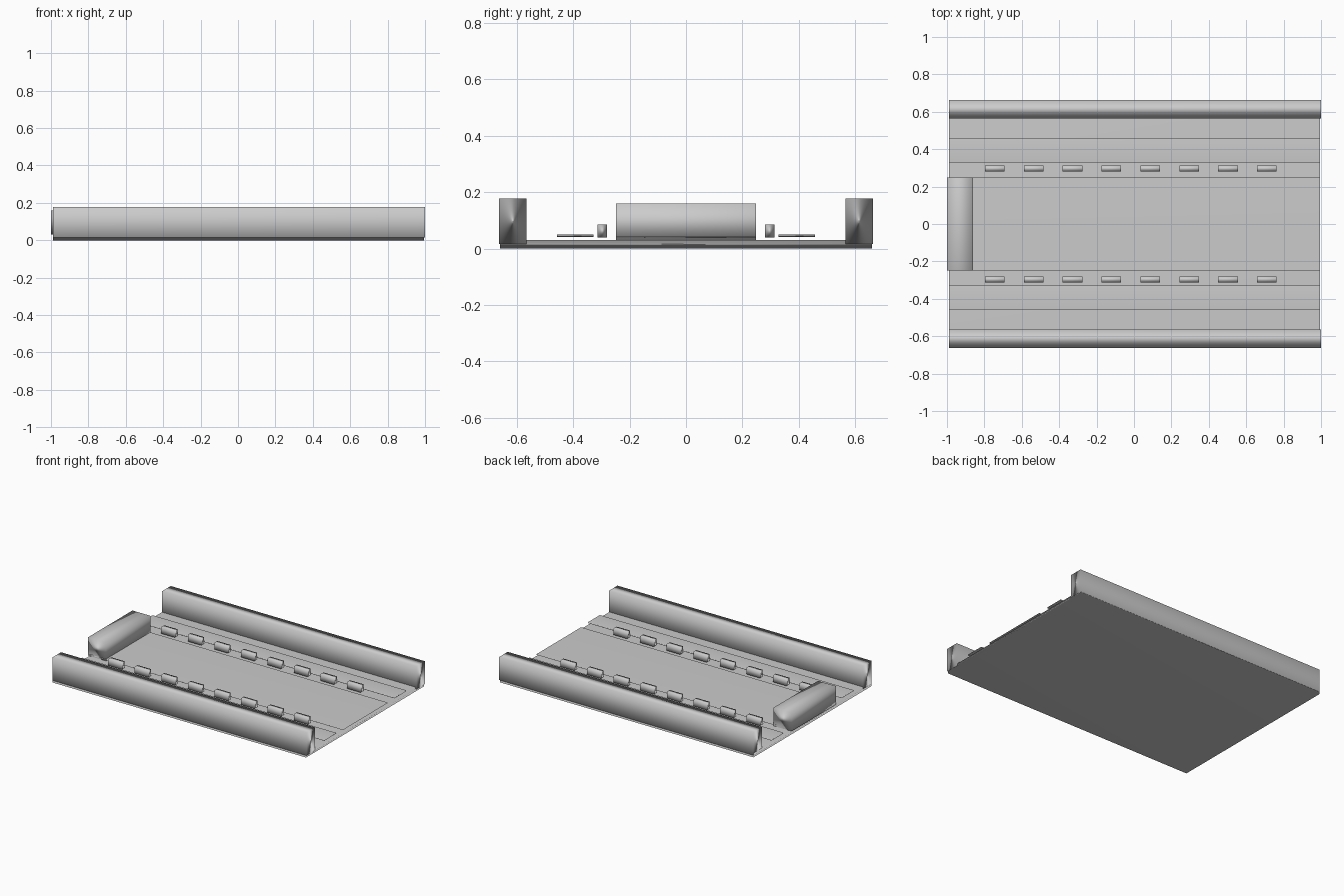
import bpy, bmesh
from mathutils import Matrix, Vector

if "Cube" in bpy.data.objects:
    bpy.data.objects.remove(bpy.data.objects["Cube"])

grey = bpy.data.materials.new("plain_grey")
grey.diffuse_color = (0.6, 0.6, 0.6, 1)
grey.use_nodes = True
grey.node_tree.nodes["Principled BSDF"].inputs["Base Color"].default_value = grey.diffuse_color


def block(name, x, y, z):
    """Softly shaded box from (min, max) ranges."""
    lo, hi = Vector((x[0], y[0], z[0])), Vector((x[1], y[1], z[1]))
    bm = bmesh.new()
    bmesh.ops.create_cube(bm, size=1, matrix=Matrix.Translation((lo + hi) / 2)
                          @ Matrix.Diagonal((*(hi - lo), 1)))
    for f in bm.faces:
        f.smooth = True
    mesh = bpy.data.meshes.new(name)
    bm.to_mesh(mesh)
    bm.free()
    mesh.materials.append(grey)
    ob = bpy.data.objects.new(name, mesh)
    bpy.context.collection.objects.link(ob)
    # large faces dominate the smooth shading
    mod = ob.modifiers.new("area_normals", 'WEIGHTED_NORMAL')
    mod.mode = 'FACE_AREA'
    return ob


LENGTH = (-0.99, 0.995)

# Floor slab, thin centre lane and end stop
block("base_plate", LENGTH, (-0.66, 0.66), (0, 0.03))
block("centre_lane", LENGTH, (-0.248, 0.248), (0.037, 0.043))
block("end_stop", (-1, -0.86), (-0.248, 0.248), (0.03, 0.16))

# Mirrored side parts
for side, s in (("front", -1), ("back", 1)):
    def span(a, b):
        return tuple(sorted((s * a, s * b)))
    block(side + "_wall", (-0.99, 1.0), span(0.565, 0.662), (0.016, 0.178))
    block(side + "_strip", LENGTH, span(0.328, 0.458), (0.041, 0.049))
    # Row of small marker blocks
    for i in range(8):
        x = -0.797 + i * 0.2078
        block(f"{side}_marker_{i + 1}", (x, x + 0.105), span(0.28, 0.313), (0.039, 0.085))
